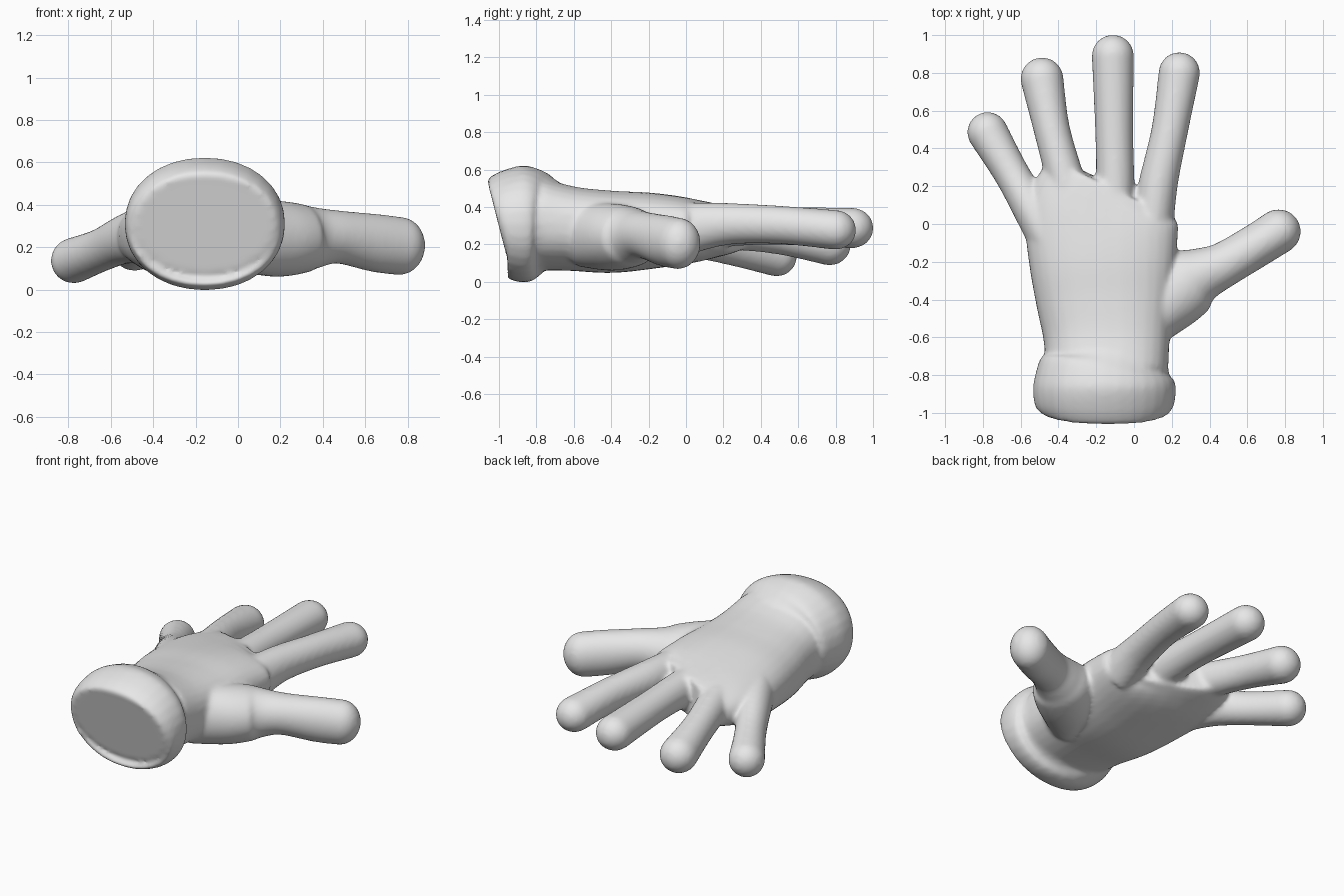
import bpy, bmesh, math
from mathutils import Vector

if "Cube" in bpy.data.objects:
    bpy.data.objects.remove(bpy.data.objects["Cube"])

SIDES = 32


def spline(p0, p1, p2, p3, t):
    """Catmull-Rom blend of two neighbouring sections."""
    return [0.5 * (2 * b + (c - a) * t + (2 * a - 5 * b + 4 * c - d) * t * t
                   + (3 * b - a - 3 * c + d) * t ** 3)
            for a, b, c, d in zip(p0, p1, p2, p3)]


def refine(sections, steps=5):
    out = []
    last = len(sections) - 1
    for i in range(last):
        p = [sections[max(0, min(last, i + k))] for k in (-1, 0, 1, 2)]
        out += [spline(*p, s / steps) for s in range(steps)]
    return out + [list(sections[-1])]


def loft(bm, sections, power=2.0, roll=0.0, tip=False):
    """Closed tube through sections (x, y, z, half width, half height)."""
    secs = refine(sections)
    rings = []
    for i, s in enumerate(secs):
        a, b = secs[max(i - 1, 0)], secs[min(i + 1, len(secs) - 1)]
        d = Vector((b[0] - a[0], b[1] - a[1], b[2] - a[2])).normalized()
        rings.append((Vector(s[:3]), d, s[3], s[4]))
    if tip:  # rounded fingertip
        c, d, w, h = rings[-1]
        for k in range(1, 9):
            ang = math.radians(k * 10.5)
            rings.append((c + d * w * math.sin(ang), d, w * math.cos(ang), h * math.cos(ang)))
    loops = []
    for c, d, w, h in rings:
        side = Vector((d.y, -d.x, 0)).normalized()
        up = side.cross(d)
        loop = []
        for k in range(SIDES):
            ang = 2 * math.pi * k / SIDES
            u, v = math.cos(ang), math.sin(ang)
            u = math.copysign(abs(u) ** (2 / power), u) * w
            v = math.copysign(abs(v) ** (2 / power), v) * h
            loop.append(bm.verts.new(c + side * u + up * v + Vector((0, 0, roll * u))))
        loops.append(loop)
    for l0, l1 in zip(loops, loops[1:]):
        for k in range(SIDES):
            j = (k + 1) % SIDES
            bm.faces.new((l0[k], l0[j], l1[j], l1[k]))
    bm.faces.new(loops[0][::-1])
    bm.faces.new(loops[-1])


def slab(y, left, right, bottom, top):
    """Section across the hand given by its limits."""
    return ((left + right) / 2, y, (bottom + top) / 2, (right - left) / 2, (top - bottom) / 2)


bm = bmesh.new()

# Cuff: bulging rim around the wrist
loft(bm, [slab(-1.0, -0.48, 0.17, 0.07, 0.54), slab(-0.97, -0.52, 0.21, 0.025, 0.595),
          slab(-0.87, -0.535, 0.222, -0.003, 0.623), slab(-0.79, -0.515, 0.205, 0.02, 0.60),
          slab(-0.73, -0.475, 0.18, 0.06, 0.55), slab(-0.66, -0.45, 0.15, 0.09, 0.50)], 2.1)

# Palm
loft(bm, [slab(-0.78, -0.47, 0.18, 0.06, 0.55), slab(-0.6, -0.48, 0.19, 0.06, 0.505),
          slab(-0.4, -0.52, 0.21, 0.05, 0.485), slab(-0.2, -0.555, 0.225, 0.07, 0.475),
          slab(0.0, -0.575, 0.235, 0.10, 0.45), slab(0.12, -0.54, 0.235, 0.135, 0.43),
          slab(0.2, -0.45, 0.215, 0.17, 0.41)], 2.4, roll=0.06)

# Thumb and four fingers, from inside the palm to the tip
digits = [
    [(0.04, -0.556, 0.25, 0.13, 0.17), (0.178, -0.404, 0.24, 0.18, 0.18),
     (0.292, -0.306, 0.24, 0.18, 0.165), (0.362, -0.266, 0.245, 0.145, 0.145),
     (0.474, -0.216, 0.248, 0.12, 0.125), (0.648, -0.114, 0.22, 0.116, 0.137),
     (0.765, -0.04, 0.205, 0.118, 0.137)],
    [(0.10, 0.0, 0.285, 0.11, 0.14), (0.13, 0.22, 0.31, 0.103, 0.112),
     (0.19, 0.5, 0.305, 0.097, 0.102), (0.24, 0.80, 0.278, 0.11, 0.106)],
    [(-0.11, 0.0, 0.285, 0.11, 0.14), (-0.10, 0.22, 0.30, 0.102, 0.112),
     (-0.105, 0.5, 0.30, 0.101, 0.102), (-0.112, 0.89, 0.288, 0.112, 0.108)],
    [(-0.31, 0.0, 0.28, 0.11, 0.14), (-0.36, 0.22, 0.282, 0.102, 0.112),
     (-0.435, 0.5, 0.25, 0.096, 0.103), (-0.487, 0.768, 0.20, 0.114, 0.112)],
    [(-0.44, -0.1, 0.26, 0.11, 0.14), (-0.54, 0.08, 0.235, 0.102, 0.115),
     (-0.65, 0.27, 0.185, 0.094, 0.102), (-0.775, 0.485, 0.137, 0.108, 0.108)],
]
for path in digits:
    loft(bm, path, tip=True)

bmesh.ops.recalc_face_normals(bm, faces=bm.faces[:])
mesh = bpy.data.meshes.new("glove")
bm.to_mesh(mesh)
bm.free()
glove = bpy.data.objects.new("glove", mesh)
bpy.context.collection.objects.link(glove)

# Plain grey surface
grey = bpy.data.materials.new("light grey")
grey.diffuse_color = (0.8, 0.8, 0.8, 1)
grey.use_nodes = True
grey.node_tree.nodes["Principled BSDF"].inputs["Base Color"].default_value = grey.diffuse_color
mesh.materials.append(grey)

# Fuse the parts into one soft skin
fuse = glove.modifiers.new("fuse", 'REMESH')
fuse.mode = 'VOXEL'
fuse.voxel_size = 0.014
fuse.use_smooth_shade = True
soften = glove.modifiers.new("soften", 'SMOOTH')
soften.factor = 0.5
soften.iterations = 8
